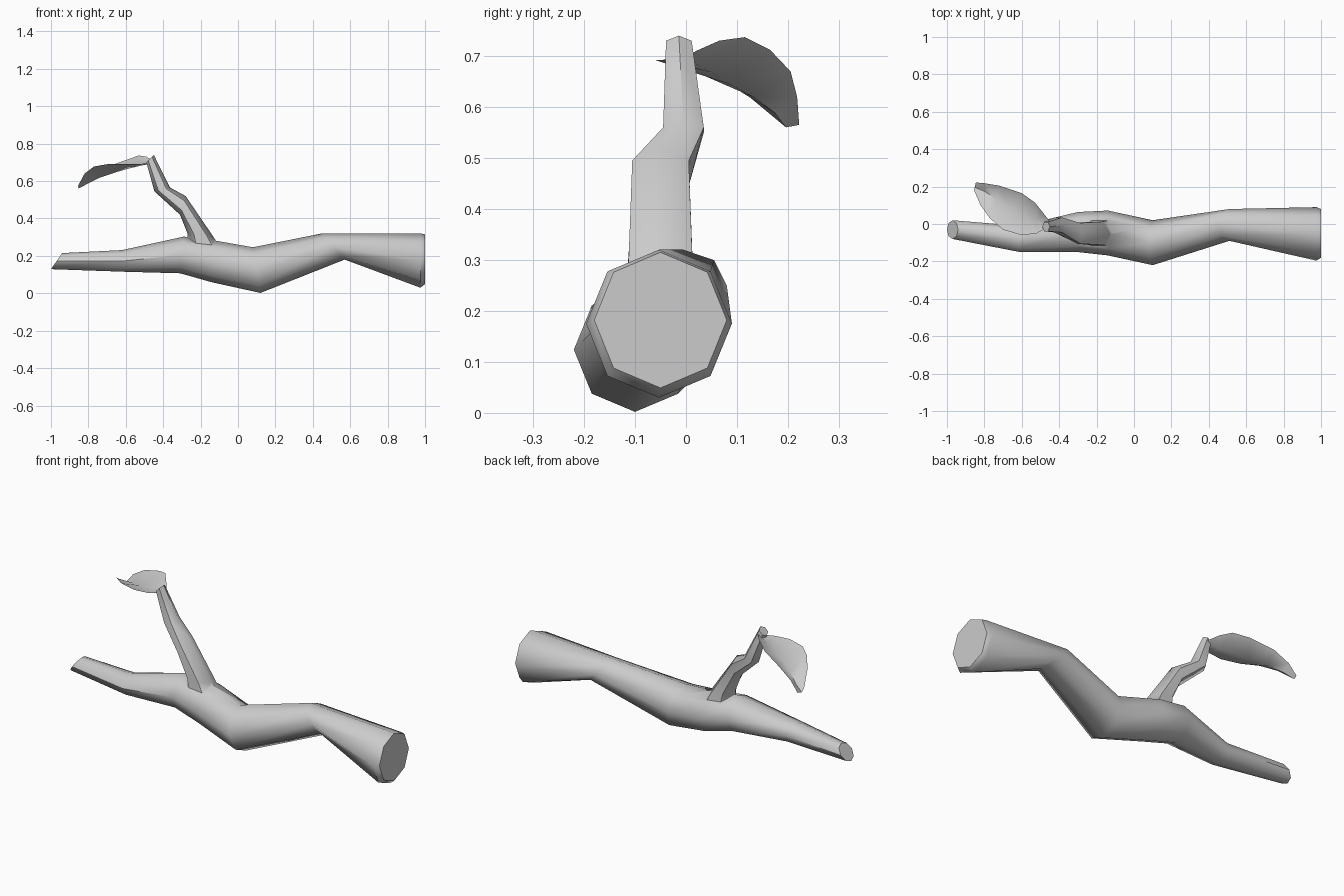
import bpy, bmesh
from math import sin, cos, pi
from mathutils import Vector

if "Cube" in bpy.data.objects:
    bpy.data.objects.remove(bpy.data.objects["Cube"])


def finish(name, bm, angle=50):
    me = bpy.data.meshes.new(name)
    bm.to_mesh(me)
    bm.free()
    ob = bpy.data.objects.new(name, me)
    bpy.context.collection.objects.link(ob)
    return ob


def smooth(ob, angle):
    bpy.ops.object.select_all(action='DESELECT')
    ob.select_set(True)
    bpy.context.view_layer.objects.active = ob
    bpy.ops.object.shade_smooth_by_angle(angle=angle * pi / 180)


def tube(name, rings, sides):
    """Loft rings given as (centre x, y, z, up-vector x, z, half width y)."""
    bm = bmesh.new()
    loops = []
    for x, y, z, ux, uz, ry in rings:
        loop = []
        for k in range(sides):
            a = pi / 2 + 2 * pi * k / sides
            loop.append(bm.verts.new((x + ux * sin(a), y + ry * cos(a), z + uz * sin(a))))
        loops.append(loop)
    for p, q in zip(loops, loops[1:]):
        for k in range(sides):
            n = (k + 1) % sides
            bm.faces.new((p[k], p[n], q[n], q[k]))
    bm.faces.new(loops[0])
    bm.faces.new(loops[-1])
    bmesh.ops.recalc_face_normals(bm, faces=bm.faces)
    return finish(name, bm)


# Main branch: thick cut end on the right, slanted thin end on the left
branch = tube("branch", [
    (1.00, -0.05, 0.182, 0.0, 0.133, 0.130),
    (0.975, -0.053, 0.175, 0.0, 0.145, 0.143),
    (0.51, -0.005, 0.250, -0.06, 0.070, 0.085),
    (0.10, -0.10, 0.124, -0.02, 0.122, 0.120),
    (-0.14, -0.048, 0.172, 0.0, 0.113, 0.120),
    (-0.30, -0.043, 0.205, 0.01, 0.098, 0.107),
    (-0.61, -0.08, 0.173, -0.01, 0.058, 0.070),
    (-0.97, -0.03, 0.172, 0.03, 0.043, 0.050)], 8)

# Crooked side twig, fused into the branch
twig = tube("twig", [
    (-0.16, -0.047, 0.20, 0.11, -0.02, 0.085),
    (-0.20, -0.05, 0.31, 0.070, -0.01, 0.072),
    (-0.295, -0.05, 0.47, 0.015, 0.050, 0.064),
    (-0.405, -0.005, 0.555, 0.042, 0.010, 0.046),
    (-0.47, -0.014, 0.72, 0.02, 0.020, 0.029)], 6)

mod = branch.modifiers.new("join_twig", 'BOOLEAN')
mod.operation = 'UNION'
mod.solver = 'EXACT'
mod.object = twig
bpy.context.view_layer.objects.active = branch
bpy.ops.object.modifier_apply(modifier=mod.name)
bpy.data.objects.remove(twig)
smooth(branch, 50)

# Leaf: front edge, midrib and back edge points from stem to tip
front = [(-.475, -.025, .695), (-.52, -.05, .692), (-.60, -.06, .692), (-.70, -.03, .69),
         (-.77, .03, .678), (-.82, .10, .64), (-.855, .18, .575)]
rib = [(-.455, -.005, .695), (-.52, .025, .682), (-.58, .05, .668), (-.66, .085, .645),
       (-.74, .135, .618), (-.80, .175, .588), (-.852, .196, .56)]
back = [(-.455, .02, .71), (-.49, .065, .73), (-.53, .115, .737), (-.60, .165, .712),
        (-.72, .205, .67), (-.80, .218, .62), (-.845, .222, .565)]
bm = bmesh.new()
rows = [[bm.verts.new(Vector(p)) for p in row] for row in (front, rib, back)]
for lo, hi in zip(rows, rows[1:]):
    for i in range(len(lo) - 1):
        f = bm.faces.new((lo[i], lo[i + 1], hi[i + 1], hi[i]))
        f.normal_update()
        if f.normal.z < 0:
            f.normal_flip()
leaf = finish("leaf", bm)
smooth(leaf, 60)
